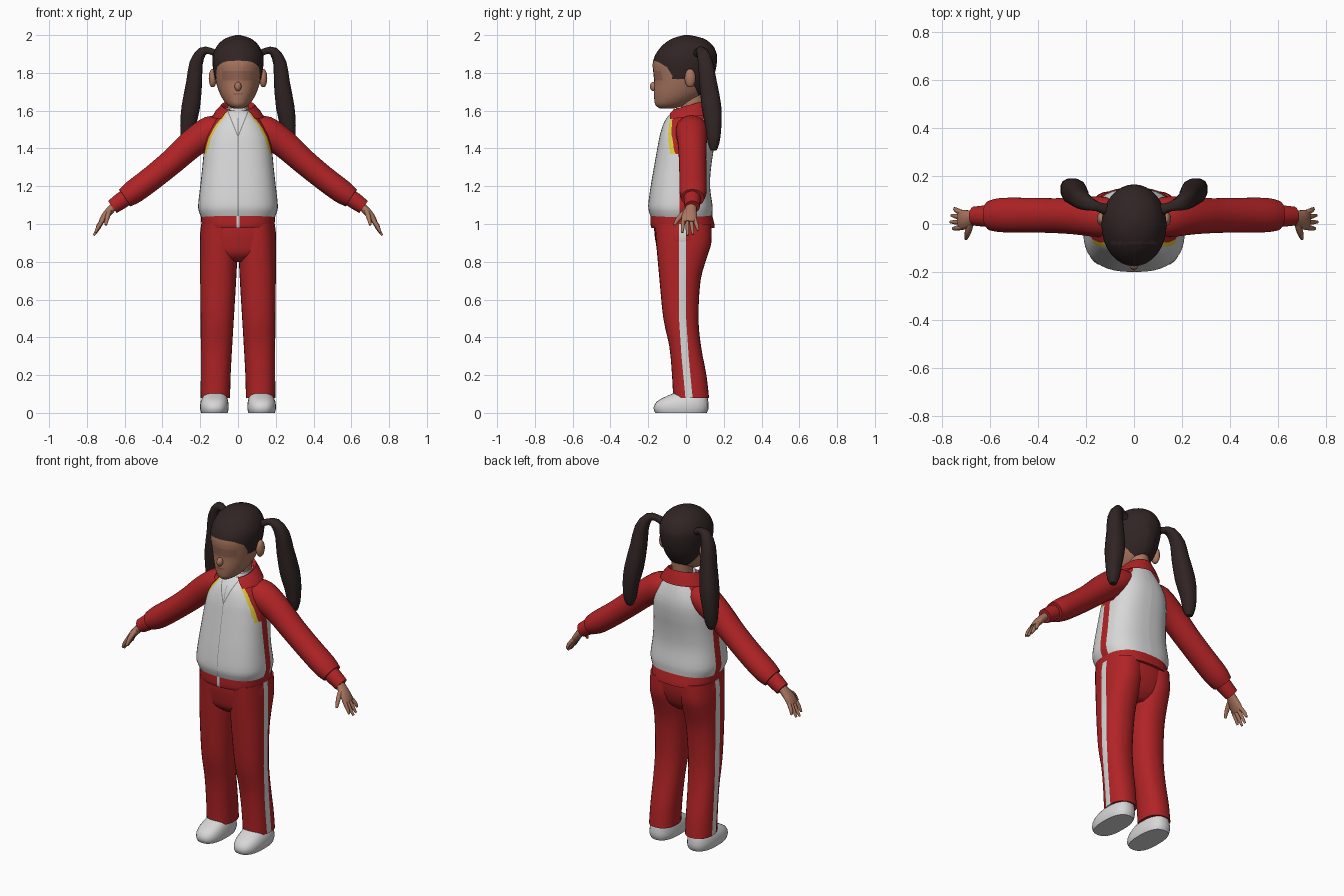
import bpy, bmesh, math
from mathutils import Vector

cube = bpy.data.objects.get("Cube")
if cube:
    bpy.data.objects.remove(cube)


def material(name, r, g, b):
    m = bpy.data.materials.new(name)
    m.use_nodes = True
    m.diffuse_color = (r, g, b, 1)
    node = m.node_tree.nodes["Principled BSDF"]
    node.inputs["Base Color"].default_value = (r, g, b, 1)
    node.inputs["Roughness"].default_value = 0.8
    return m


RED = material("tracksuit red", 0.44, 0.017, 0.019)
WHITE = material("cloth white", 0.68, 0.68, 0.68)
YELLOW = material("piping yellow", 0.75, 0.62, 0.04)
SKIN = material("skin", 0.40, 0.18, 0.115)
SHADE = material("eye shade", 0.31, 0.135, 0.09)
LIP = material("lip", 0.24, 0.085, 0.065)
HAIR = material("dark hair", 0.03, 0.018, 0.017)
SEAM = material("seam grey", 0.25, 0.25, 0.25)


def lerp(points, t):
    """Piecewise linear lookup in a list of (t, value)."""
    for (a, u), (b, v) in zip(points, points[1:]):
        if t <= b:
            return u + (v - u) * max(0, (t - a) / (b - a))
    return points[-1][1]


def smooth_rows(rows, n):
    """Catmull-Rom interpolation between rows of numbers."""
    out = []
    for i in range(len(rows) - 1):
        p0, p1, p2, p3 = (rows[min(max(i + k, 0), len(rows) - 1)] for k in (-1, 0, 1, 2))
        for j in range(n):
            t = j / n
            out.append([b + t * (c - a) / 2 + t * t * (a - 2.5 * b + 2 * c - d / 2)
                        + t ** 3 * (1.5 * (b - c) + (d - a) / 2)
                        for a, b, c, d in zip(p0, p1, p2, p3)])
    return out + [list(rows[-1])]


def skin(name, rings, mats, closed=True, cap=True):
    """Bridge rings of points into one smooth-shaded object."""
    bm = bmesh.new()
    loops = [[bm.verts.new(p) for p in ring] for ring in rings]
    n = len(loops[0])
    for a, b in zip(loops, loops[1:]):
        for i in range(n if closed else n - 1):
            j = (i + 1) % n
            bm.faces.new((a[i], a[j], b[j], b[i]))
    if cap:
        bm.faces.new(loops[0])
        bm.faces.new(loops[-1])
    bmesh.ops.recalc_face_normals(bm, faces=bm.faces[:])
    me = bpy.data.meshes.new(name)
    bm.to_mesh(me)
    bm.free()
    ob = bpy.data.objects.new(name, me)
    bpy.context.scene.collection.objects.link(ob)
    for m in mats:
        me.materials.append(m)
    finish(ob)
    return ob


def finish(ob):
    ob.data.shade_smooth()
    ob.data.set_sharp_from_angle(angle=math.radians(55))


def sgn_pow(v, e):
    return math.copysign(abs(v) ** e, v)


def stack(name, rows, mats, power=2.0, segs=32, n=3, cap=True):
    """Horizontal rings from rows of (z, centre x, half width, front y, back y)."""
    rings = []
    for z, cx, rx, yf, yb in smooth_rows(rows, n):
        angles = [2 * math.pi * i / segs for i in range(segs)]
        rings.append([(cx + rx * sgn_pow(math.cos(a), 2 / power),
                       (yf + yb) / 2 + (yb - yf) / 2 * sgn_pow(math.sin(a), 2 / power), z)
                      for a in angles])
    return skin(name, rings, mats, cap=cap)


def tube(name, rows, mat, s=1, segs=12, n=3, power=2.0):
    """Rings across a path, rows of (x, y, z, radius along y, radius across)."""
    rows = smooth_rows(rows, n)
    pts = [Vector((s * r[0], r[1], r[2])) for r in rows]
    rings = []
    for i, p in enumerate(pts):
        t = (pts[min(i + 1, len(pts) - 1)] - pts[max(i - 1, 0)]).normalized()
        across = t.cross(Vector((0, 1, 0))).normalized()
        along = across.cross(t)
        ring = []
        for k in range(segs):
            a = 2 * math.pi * (k + 0.5) / segs
            ring.append(p + along * rows[i][3] * sgn_pow(math.cos(a), 2 / power)
                        + across * rows[i][4] * sgn_pow(math.sin(a), 2 / power))
        rings.append(ring)
    return skin(name, rings, [mat])


def paint(ob, index, *fields):
    """Cut the mesh along each field's zero line, colour where all are positive."""
    bm = bmesh.new()
    bm.from_mesh(ob.data)
    for f in fields:
        new = []
        for e in list(bm.edges):
            a, b = f(*e.verts[0].co), f(*e.verts[1].co)
            if a * b < 0:
                new.append(bmesh.utils.edge_split(e, e.verts[0], a / (a - b))[1])
        if new:
            bmesh.ops.connect_verts(bm, verts=new)
    for face in bm.faces:
        c = face.calc_center_median()
        if all(f(*c) > 0 for f in fields):
            face.material_index = index
    bm.to_mesh(ob.data)
    bm.free()
    finish(ob)


def ball(name, centre, size, mat):
    rows = [(centre[2] - size[2] * math.cos(math.pi * k / 10), centre[0],
             size[0] * math.sin(math.pi * k / 10),
             centre[1] - size[1] * math.sin(math.pi * k / 10),
             centre[1] + size[1] * math.sin(math.pi * k / 10)) for k in range(1, 10)]
    return stack(name, rows, [mat], segs=14, n=1)


# Head: skin with the hair cap cut along the hairline
head = stack("head", [
    (1.612, 0, .025, -.14, -.06), (1.63, 0, .055, -.162, 0), (1.66, 0, .08, -.168, .06),
    (1.70, 0, .1, -.17, .105), (1.75, 0, .117, -.168, .135), (1.80, 0, .128, -.173, .153),
    (1.85, 0, .135, -.176, .163), (1.90, 0, .132, -.16, .163), (1.95, 0, .106, -.12, .138),
    (1.983, 0, .066, -.07, .09), (2.0, 0, .012, -.01, .02)], [SKIN, HAIR, SHADE, LIP])
hairline = [(-.2, 1.87), (-.15, 1.86), (-.1, 1.83), (-.06, 1.765), (.02, 1.77), (.06, 1.7), (.09, 1.6)]
paint(head, 2, lambda x, y, z: .085 - abs(x), lambda x, y, z: .025 - abs(z - 1.785),
      lambda x, y, z: -.08 - y)
paint(head, 3, lambda x, y, z: .026 - abs(x), lambda x, y, z: 1.691 - z,
      lambda x, y, z: z - 1.685, lambda x, y, z: -.08 - y)
paint(head, 1, lambda x, y, z: z - lerp(hairline, y))
ball("nose", (0, -.17, 1.728), (.018, .022, .026), SKIN)
stack("neck", [(1.5, 0, .06, -.02, .1), (1.6, 0, .056, -.025, .095), (1.7, 0, .056, -.03, .1)], [SKIN], n=2)

# Jacket body, with raglan shoulders, piping, side stripes and placket
torso = stack("jacket_body", [
    (1.03, 0, .192, -.183, .138), (1.06, 0, .205, -.194, .14), (1.1, 0, .211, -.2, .14),
    (1.2, 0, .2, -.187, .127), (1.3, 0, .189, -.17, .133), (1.4, 0, .179, -.152, .147),
    (1.48, 0, .162, -.136, .148), (1.55, 0, .12, -.11, .13), (1.6, 0, .075, -.068, .11)],
    [WHITE, RED, YELLOW, SEAM], power=2.5, segs=40)
raglan = [(1.36, .3), (1.37, .178), (1.45, .158), (1.52, .122), (1.565, .085), (1.6, .068)]
sleeve_edge = lambda x, y, z: abs(x) - lerp(raglan, z)
paint(torso, 2, lambda x, y, z: sleeve_edge(x, y, z) + .013, lambda x, y, z: -y, lambda x, y, z: z - 1.37)
paint(torso, 1, sleeve_edge)
paint(torso, 1, lambda x, y, z: y + .035, lambda x, y, z: .012 - y, lambda x, y, z: 1.42 - z)
front = lambda x, y, z: -.04 - y
placket = lambda x, y, z: abs(x) - .4 * (z - 1.46)
paint(torso, 3, lambda x, y, z: placket(x, y, z) + .004, lambda x, y, z: .002 - placket(x, y, z),
      lambda x, y, z: z - 1.46, front)
paint(torso, 3, lambda x, y, z: .0015 - abs(x), lambda x, y, z: 1.56 - z, front)

# Jacket hem with the zip end
hem = stack("jacket_hem", [(.98, 0, .19, -.183, .152), (1.0, 0, .194, -.188, .15), (1.05, 0, .196, -.188, .138)],
            [RED, WHITE], power=2.5, segs=40)
paint(hem, 1, lambda x, y, z: .009 - abs(x), front)

# Shirt neck and the folded open collar
stack("shirt_neck", [(1.53, 0, .075, -.09, .1), (1.58, 0, .068, -.075, .1), (1.615, 0, .062, -.05, .1)],
      [WHITE], n=2)
collar = []
for rx, ry, cy, z0, slope, gap in [(.138, .125, .01, 1.565, .1, 40), (.118, .115, .01, 1.598, .14, 35),
                                   (.088, .095, .015, 1.625, .28, 31), (.074, .08, .015, 1.615, .28, 31),
                                   (.074, .08, .015, 1.57, .1, 31)]:
    ring = []
    for k in range(25):
        a = math.radians(-90 + gap + (360 - 2 * gap) * k / 24)
        y = cy + ry * math.sin(a)
        ring.append((rx * math.cos(a), y, z0 + slope * y))
    collar.append(ring)
skin("collar", collar, [RED], closed=False, cap=False)

# Trousers: hips and legs share the side stripe
stripe = [(.08, .016), (.3, -.005), (.5, -.018), (1.0, -.018)]
stripe_fields = (lambda x, y, z: y - lerp(stripe, z) + .019, lambda x, y, z: lerp(stripe, z) + .019 - y,
                 lambda x, y, z: abs(x) - .11)
hips = stack("trouser_hips", [(.8, 0, .06, -.1, .06), (.84, 0, .165, -.145, .1), (.9, 0, .199, -.16, .125),
                              (.96, 0, .2, -.168, .135), (1.02, 0, .19, -.168, .135)], [RED, WHITE], power=2.4)
paint(hips, 1, *stripe_fields)

for s, side in ((1, "left"), (-1, "right")):
    leg = stack(side + "_trouser_leg", [
        (.08, s * .12, .078, -.068, .122), (.2, s * .118, .079, -.074, .108), (.35, s * .114, .083, -.088, .08),
        (.5, s * .11, .088, -.12, .066), (.7, s * .105, .095, -.14, .077), (.82, s * .102, .098, -.151, .11),
        (.9, s * .101, .099, -.158, .134), (1.0, s * .098, .097, -.165, .135)], [RED, WHITE], power=2.3, segs=28)
    paint(leg, 1, *stripe_fields)
    stack(side + "_shoe", [
        (0, s * .125, .07, -.162, .11), (.025, s * .125, .076, -.172, .12), (.06, s * .125, .073, -.155, .118),
        (.09, s * .122, .062, -.1, .112), (.11, s * .12, .05, -.05, .1)], [WHITE], power=2.5, segs=24, n=2)

    # Sleeve, cuff and hand
    tube(side + "_sleeve", [
        (.07, .03, 1.52, .07, .05), (.14, .03, 1.495, .085, .08), (.24, .033, 1.428, .077, .076),
        (.34, .035, 1.338, .073, .069), (.45, .037, 1.247, .073, .066), (.55, .037, 1.172, .072, .064),
        (.6, .035, 1.138, .062, .054)], RED, s, segs=20)
    tube(side + "_cuff", [(.58, .033, 1.15, .045, .045), (.62, .033, 1.122, .045, .045),
                          (.665, .033, 1.09, .04, .04)], RED, s, segs=16, n=1)
    tube(side + "_palm", [(.645, .03, 1.105, .026, .022), (.675, .025, 1.075, .032, .022),
                          (.705, .018, 1.04, .042, .02), (.725, .016, 1.01, .04, .014)], SKIN, s)
    for k, finger in enumerate(("index", "middle", "ring", "little")):
        y = -.014 + .02 * k
        drop = (.055, .07, .065, .045)[k]
        tube(f"{side}_{finger}_finger", [(.714, y, 1.025, .011, .012),
                                         (.74, y * 1.25, 1.015 - drop * .55, .0105, .011),
                                         (.718 + drop * .65, y * 1.4, 1.01 - drop, .006, .006)], SKIN, s, segs=8, n=2)
    tube(side + "_thumb", [(.68, .005, 1.07, .014, .014), (.692, -.035, 1.035, .014, .013),
                           (.7, -.062, .995, .007, .007)], SKIN, s, segs=8)

    # Ear and pigtail
    ball(side + "_ear", (s * .134, .022, 1.772), (.021, .03, .05), SKIN)
    tube(side + "_pigtail", [
        (.115, .06, 1.9, .024, .02), (.15, .072, 1.917, .02, .017), (.19, .085, 1.912, .03, .025),
        (.222, .103, 1.85, .04, .036), (.232, .117, 1.75, .047, .043), (.25, .135, 1.62, .053, .05),
        (.265, .145, 1.52, .044, .042), (.27, .146, 1.43, .032, .032), (.272, .146, 1.39, .016, .018)],
        HAIR, s, segs=12, n=2, power=2.6)
